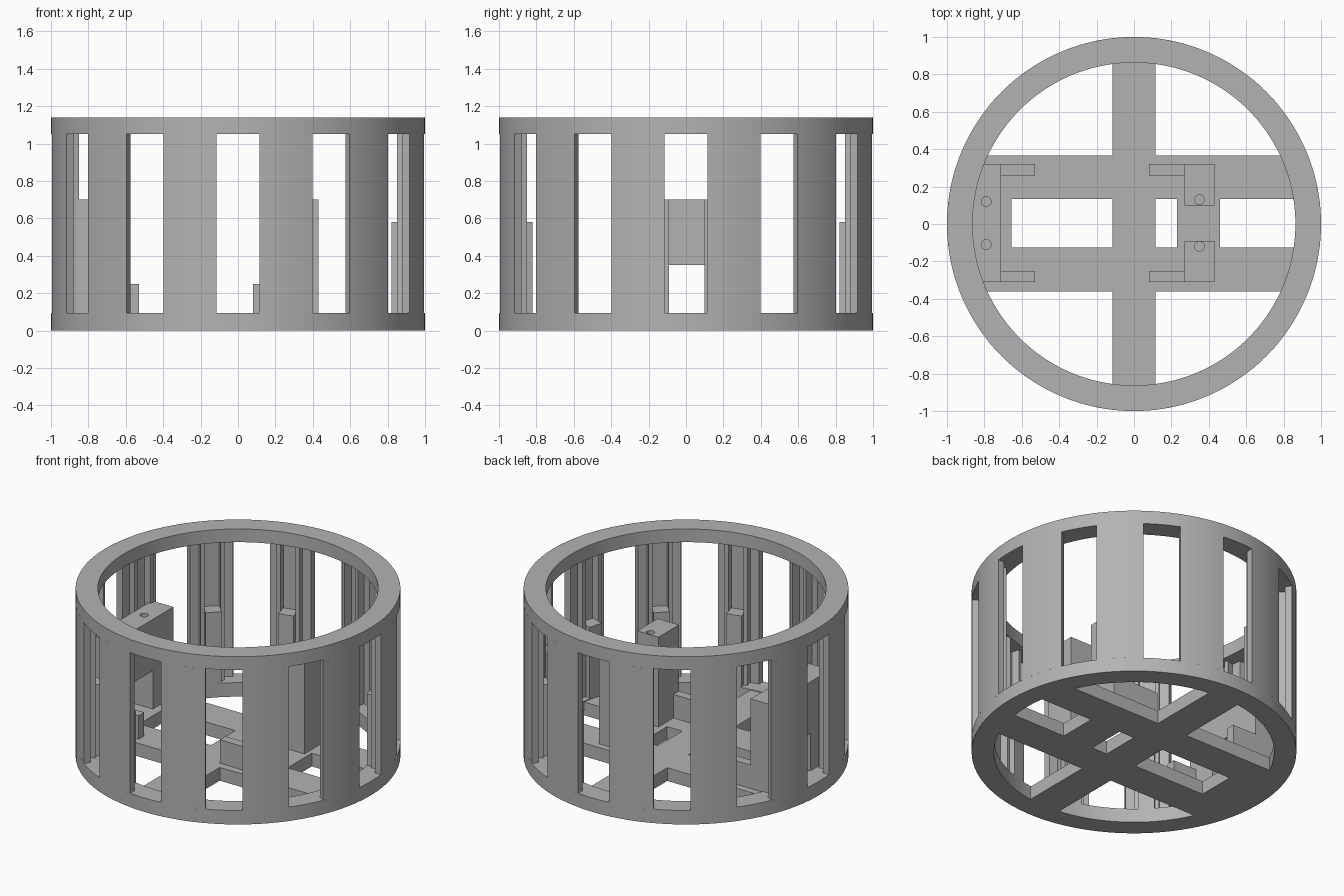
import bpy, bmesh
from math import sin, cos, asin, pi, radians
from mathutils import Matrix

cube = bpy.data.objects.get("Cube")
if cube:
    bpy.data.objects.remove(cube)

grey = bpy.data.materials.new("plain grey")
grey.use_nodes = True
colour = (0.45, 0.45, 0.45, 1)
grey.diffuse_color = colour
grey.node_tree.nodes["Principled BSDF"].inputs["Base Color"].default_value = colour

HEIGHT, SILL, HEAD = 1.14, 0.095, 1.05
R_OUT, R_WALL, R_RING = 1.0, 0.955, 0.863
HALF_WINDOW = 0.115
COUNT = 12


def finish(name, bm, smooth=False):
    bmesh.ops.recalc_face_normals(bm, faces=bm.faces[:])
    mesh = bpy.data.meshes.new(name)
    bm.to_mesh(mesh)
    bm.free()
    mesh.materials.append(grey)
    ob = bpy.data.objects.new(name, mesh)
    bpy.context.collection.objects.link(ob)
    if smooth:
        bpy.ops.object.select_all(action='DESELECT')
        ob.select_set(True)
        bpy.context.view_layer.objects.active = ob
        bpy.ops.object.shade_smooth_by_angle(angle=radians(30))
    return ob


def add_prism(bm, outline, z0, z1):
    low = [bm.verts.new((x, y, z0)) for x, y in outline]
    high = [bm.verts.new((x, y, z1)) for x, y in outline]
    bm.faces.new(low)
    bm.faces.new(high)
    for i in range(len(low)):
        j = (i + 1) % len(low)
        bm.faces.new((low[i], low[j], high[j], high[i]))


def add_box(bm, x0, x1, y0, y1, z0, z1):
    add_prism(bm, [(x0, y0), (x1, y0), (x1, y1), (x0, y1)], z0, z1)


def ring(name, z0, z1, steps=144):
    bm = bmesh.new()
    profile = [(R_RING, z0), (R_OUT, z0), (R_OUT, z1), (R_RING, z1)]
    loops = [[bm.verts.new((r * cos(2 * pi * i / steps), r * sin(2 * pi * i / steps), z))
              for r, z in profile] for i in range(steps)]
    for i in range(steps):
        a, b = loops[i], loops[(i + 1) % steps]
        for k in range(4):
            m = (k + 1) % 4
            bm.faces.new((a[k], a[m], b[m], b[k]))
    finish(name, bm, True)


# Bottom and top rings
ring("base_ring", 0, SILL)
ring("top_ring", HEAD, HEIGHT)


# Wall pillars between parallel-sided windows
def arc(r, steps=8):
    start = asin(HALF_WINDOW / r)
    span = 2 * pi / COUNT - 2 * start
    return [(r * cos(start + span * i / steps), r * sin(start + span * i / steps))
            for i in range(steps + 1)]


walls = bmesh.new()
rails = bmesh.new()
tabs = bmesh.new()
for i in range(COUNT):
    # Each pillar carries two full-height rails and a half-height tab inside
    for bm, boxes in (
        (walls, None),
        (rails, [(0.9, R_WALL, 0.05, 0.075, SILL, HEAD), (0.9, R_WALL, -0.075, -0.05, SILL, HEAD)]),
        (tabs, [(R_RING, R_WALL, -0.05, 0.05, SILL, 0.58)]),
    ):
        before = set(bm.verts)
        turn = 2 * pi * i / COUNT
        if boxes is None:
            add_prism(bm, arc(R_OUT) + arc(R_WALL)[::-1], SILL, HEAD)
        else:
            turn += pi / COUNT
            for box in boxes:
                add_box(bm, *box)
        new = [v for v in bm.verts if v not in before]
        bmesh.ops.rotate(bm, verts=new, cent=(0, 0, 0), matrix=Matrix.Rotation(turn, 3, 'Z'))
finish("wall_pillars", walls, True)
finish("pillar_rails", rails)
finish("pillar_tabs", tabs)

# Floor: a spine crossed by two bars, joined by two bridges
FLOOR = 0.09
floor = bmesh.new()
add_box(floor, -HALF_WINDOW, HALF_WINDOW, -0.88, 0.88, 0, FLOOR)
for x0, x1 in ((-0.87, -HALF_WINDOW), (HALF_WINDOW, 0.87)):
    add_box(floor, x0, x1, 0.135, 0.365, 0, FLOOR)
    add_box(floor, x0, x1, -0.36, -0.125, 0, FLOOR)
for x0, x1 in ((-0.87, -0.655), (0.23, 0.46)):
    add_box(floor, x0, x1, -0.125, 0.135, 0, FLOOR)
finish("floor_frame", floor)


# Upright mounts with low arms and screw holes
def drill(target, x, y):
    bm = bmesh.new()
    bmesh.ops.create_cone(bm, cap_ends=True, segments=24, radius1=0.026, radius2=0.026,
                          depth=0.2, matrix=Matrix.Translation((x, y, 0.7)))
    cutter = finish("hole_cutter", bm)
    cutter.hide_render = True
    cutter.hide_set(True)
    mod = target.modifiers.new("screw_hole", 'BOOLEAN')
    mod.operation = 'DIFFERENCE'
    mod.solver = 'EXACT'
    mod.object = cutter


MOUNT_TOP, ARM_TOP = 0.7, 0.25
bm = bmesh.new()
profile = [(-0.31, FLOOR), (-0.095, FLOOR), (-0.095, 0.35), (0.1, 0.35),
           (0.1, FLOOR), (0.32, FLOOR), (0.32, MOUNT_TOP), (-0.31, MOUNT_TOP)]
face = bm.faces.new([bm.verts.new((-0.87, y, z)) for y, z in profile])
out = bmesh.ops.extrude_face_region(bm, geom=[face])
bmesh.ops.translate(bm, vec=(0.16, 0, 0),
                    verts=[g for g in out["geom"] if isinstance(g, bmesh.types.BMVert)])
bridge = finish("bridge_mount", bm)
for y in (-0.11, 0.12):
    drill(bridge, -0.79, y)

for side, y0, y1, hole in (("left_rear", 0.1, 0.32, 0.13), ("left_front", -0.31, -0.09, -0.12)):
    bm = bmesh.new()
    add_box(bm, 0.27, 0.43, y0, y1, FLOOR, MOUNT_TOP)
    drill(finish(side + "_post", bm), 0.35, hole)

arms = bmesh.new()
for x0, x1 in ((-0.71, -0.53), (0.08, 0.27)):
    add_box(arms, x0, x1, 0.26, 0.32, FLOOR, ARM_TOP)
    add_box(arms, x0, x1, -0.31, -0.25, FLOOR, ARM_TOP)
finish("mount_arms", arms)
